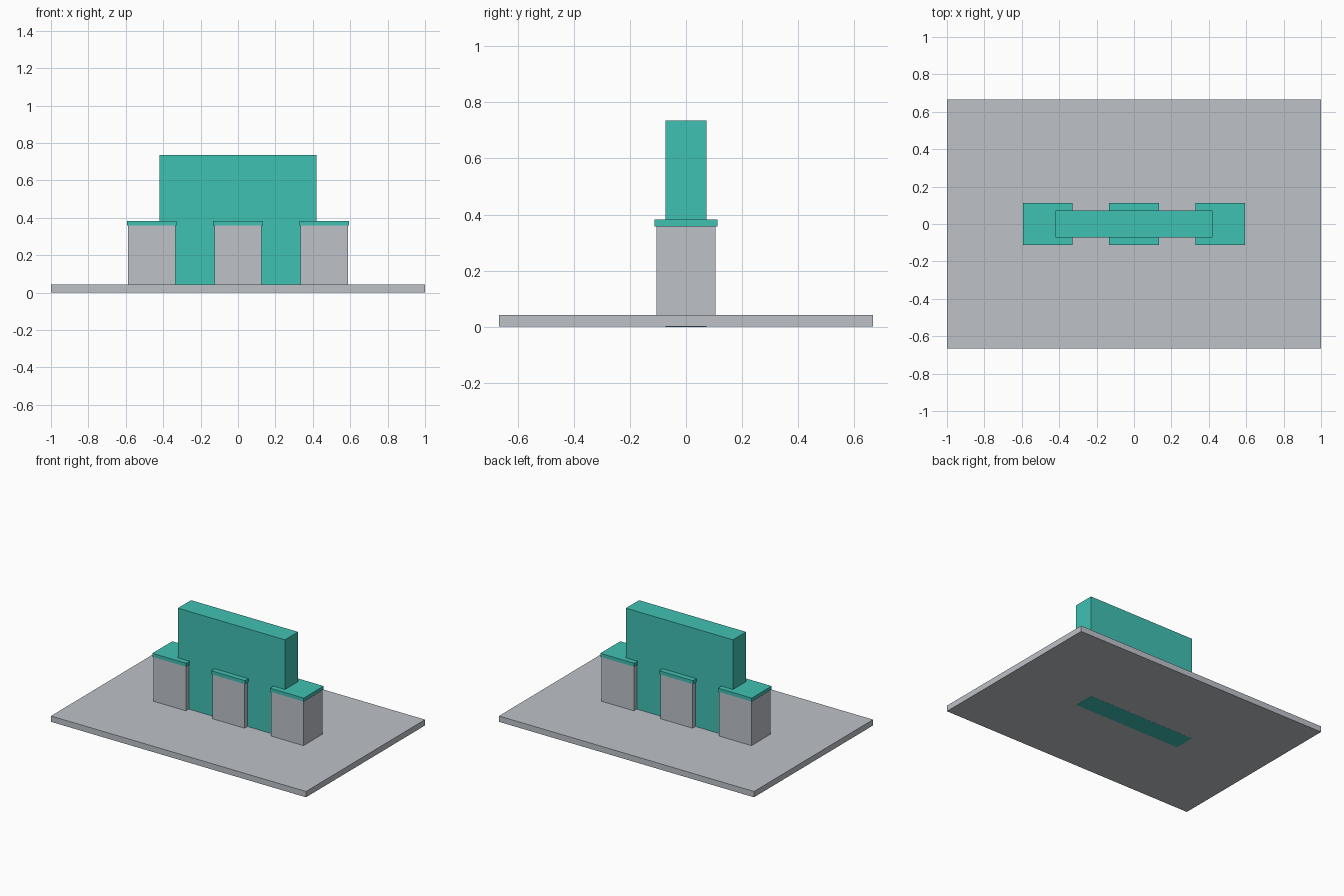
import bpy

if "Cube" in bpy.data.objects:
    bpy.data.objects.remove(bpy.data.objects["Cube"])


def material(name, rgb):
    m = bpy.data.materials.new(name)
    m.diffuse_color = (*rgb, 1.0)
    m.use_nodes = True
    m.node_tree.nodes["Principled BSDF"].inputs["Base Color"].default_value = m.diffuse_color
    return m


GREY = material("light_grey", (0.51, 0.54, 0.58))
TEAL = material("teal", (0.051, 0.533, 0.451))


def box(name, mat, x, width, depth, bottom, top):
    """Box centred on y = 0, given its x centre and its z range."""
    bpy.ops.mesh.primitive_cube_add(size=1, location=(x, 0, (bottom + top) / 2))
    ob = bpy.context.object
    ob.name = name
    ob.scale = (width, depth, top - bottom)
    bpy.ops.object.transform_apply(location=False, rotation=False, scale=True)
    ob.data.materials.append(mat)
    return ob


# Ground slab, with the wall foot showing through its underside
box("base_slab", GREY, 0, 2.0, 1.333, 0.0005, 0.042)

# Tall wall through the middle
box("centre_wall", TEAL, 0, 0.84, 0.147, 0.0, 0.735)

# Three pillars with overhanging caps
for side, x in (("left", -0.461), ("middle", 0.0), ("right", 0.461)):
    box(side + "_pillar", GREY, x, 0.253, 0.211, 0.042, 0.358)
    box(side + "_cap", TEAL, x, 0.265, 0.223, 0.358, 0.383)
